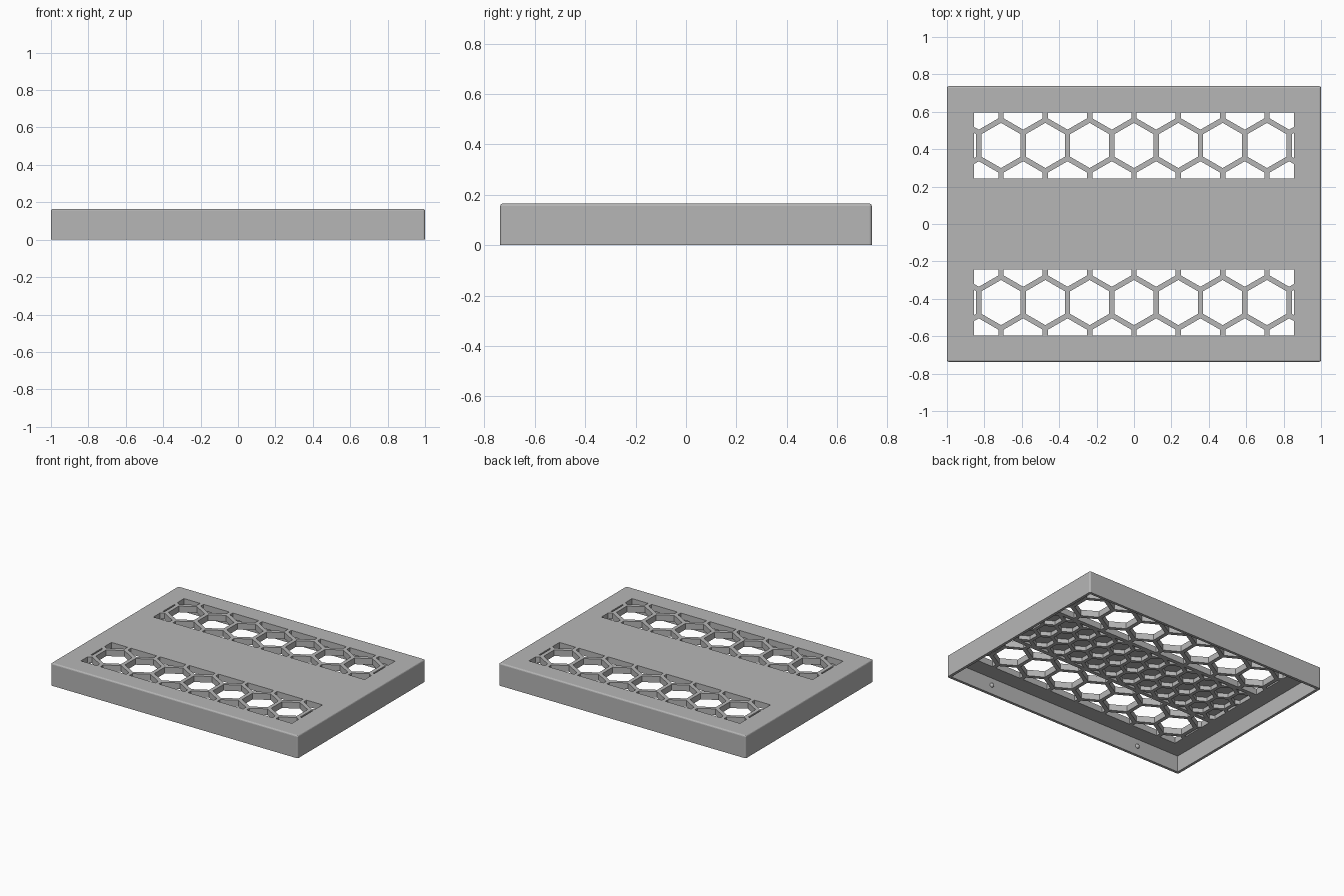
import bpy, bmesh, math
from mathutils import Vector

if "Cube" in bpy.data.objects:
    bpy.data.objects.remove(bpy.data.objects["Cube"], do_unlink=True)

HX, HY, HEIGHT = 1.0, 0.737, 0.165
WALL, CEILING = 0.02, 0.12
VENT_X, VENT_IN, VENT_OUT = 0.855, 0.243, 0.597

grey = bpy.data.materials.new("mid_grey")
grey.use_nodes = True
grey.diffuse_color = (0.47, 0.47, 0.47, 1)
grey.node_tree.nodes["Principled BSDF"].inputs["Base Color"].default_value = (0.47, 0.47, 0.47, 1)


def make_object(name, bm):
    bmesh.ops.recalc_face_normals(bm, faces=bm.faces)
    mesh = bpy.data.meshes.new(name)
    bm.to_mesh(mesh)
    bm.free()
    mesh.materials.append(grey)
    obj = bpy.data.objects.new(name, mesh)
    bpy.context.collection.objects.link(obj)
    return obj


def add_prism(bm, outline, z0, z1):
    face = bm.faces.new([bm.verts.new((x, y, z0)) for x, y in outline])
    top = bmesh.ops.extrude_face_region(bm, geom=[face])["geom"]
    for v in top:
        if isinstance(v, bmesh.types.BMVert):
            v.co.z = z1


def clip(poly, axis, limit, sign):
    """Keep the part of a polygon where sign * coordinate <= sign * limit."""
    out = []
    for a, b in zip(poly, poly[1:] + poly[:1]):
        da, db = sign * (a[axis] - limit), sign * (b[axis] - limit)
        if da <= 0:
            out.append(a)
        if da * db < 0:
            out.append(a.lerp(b, da / (da - db)))
    return out


def add_honeycomb(bm, centre_y, pitch, bar, half_x, y0, y1, z0, z1):
    radius = (pitch - bar) / math.sqrt(3)
    for row in range(-3, 4):
        for col in range(-8, 9):
            cx = (col + 0.5 * (row % 2)) * pitch
            cy = centre_y + row * pitch * math.sqrt(3) / 2
            poly = [Vector((cx + radius * math.sin(k * math.pi / 3),
                            cy + radius * math.cos(k * math.pi / 3))) for k in range(6)]
            for axis, limit, sign in ((0, half_x, 1), (0, -half_x, -1), (1, y1, 1), (1, y0, -1)):
                poly = clip(poly, axis, limit, sign)
            if len(poly) > 2:
                add_prism(bm, poly, z0, z1)


def rectangle(hx, hy):
    return [(-hx, -hy), (hx, -hy), (hx, hy), (-hx, hy)]


# Outer block with softened top and corner edges
bm = bmesh.new()
add_prism(bm, rectangle(HX, HY), 0, HEIGHT)
soft = [e for e in bm.edges if max(v.co.z for v in e.verts) > 0.1]
bmesh.ops.bevel(bm, geom=soft, offset=0.01, segments=3, profile=0.5, affect='EDGES')
lid = make_object("vented_lid", bm)

# Hollow underside
bm = bmesh.new()
add_prism(bm, rectangle(HX - WALL, HY - WALL), -0.1, CEILING)
cavity = make_object("cavity_cutter", bm)

# Two through-cut honeycomb vents
bm = bmesh.new()
for s in (-1, 1):
    y0, y1 = sorted((s * VENT_IN, s * VENT_OUT))
    add_honeycomb(bm, s * 0.42, 0.237, 0.028, VENT_X, y0, y1, CEILING - 0.04, HEIGHT + 0.1)
vents = make_object("vent_cutter", bm)

# Blind honeycomb pockets under the solid centre band
bm = bmesh.new()
add_honeycomb(bm, 0, 0.15, 0.025, VENT_X, -0.215, 0.215, CEILING - 0.04, HEIGHT - 0.015)
pockets = make_object("pocket_cutter", bm)

cutters = [cavity, vents, pockets]
for cutter in cutters:
    cutter.hide_render = True
    mod = lid.modifiers.new(cutter.name, 'BOOLEAN')
    mod.operation, mod.solver, mod.object = 'DIFFERENCE', 'EXACT', cutter

# Bake the cuts, then drop the cutters
graph = bpy.context.evaluated_depsgraph_get()
cut_mesh = bpy.data.meshes.new_from_object(lid.evaluated_get(graph))
lid.modifiers.clear()
lid.data = cut_mesh
for cutter in cutters:
    bpy.data.objects.remove(cutter, do_unlink=True)

# Small round snap bumps on the inside of the long walls
for side, s in (("front", -1), ("back", 1)):
    for hand, x in (("right", -0.63), ("left", 0.63)):
        bm = bmesh.new()
        bmesh.ops.create_uvsphere(bm, u_segments=16, v_segments=10, radius=0.016)
        bump = make_object(f"{side}_{hand}_snap_bump", bm)
        bump.location = (x, s * (HY - WALL), 0.065)
        bump.data.shade_smooth()
